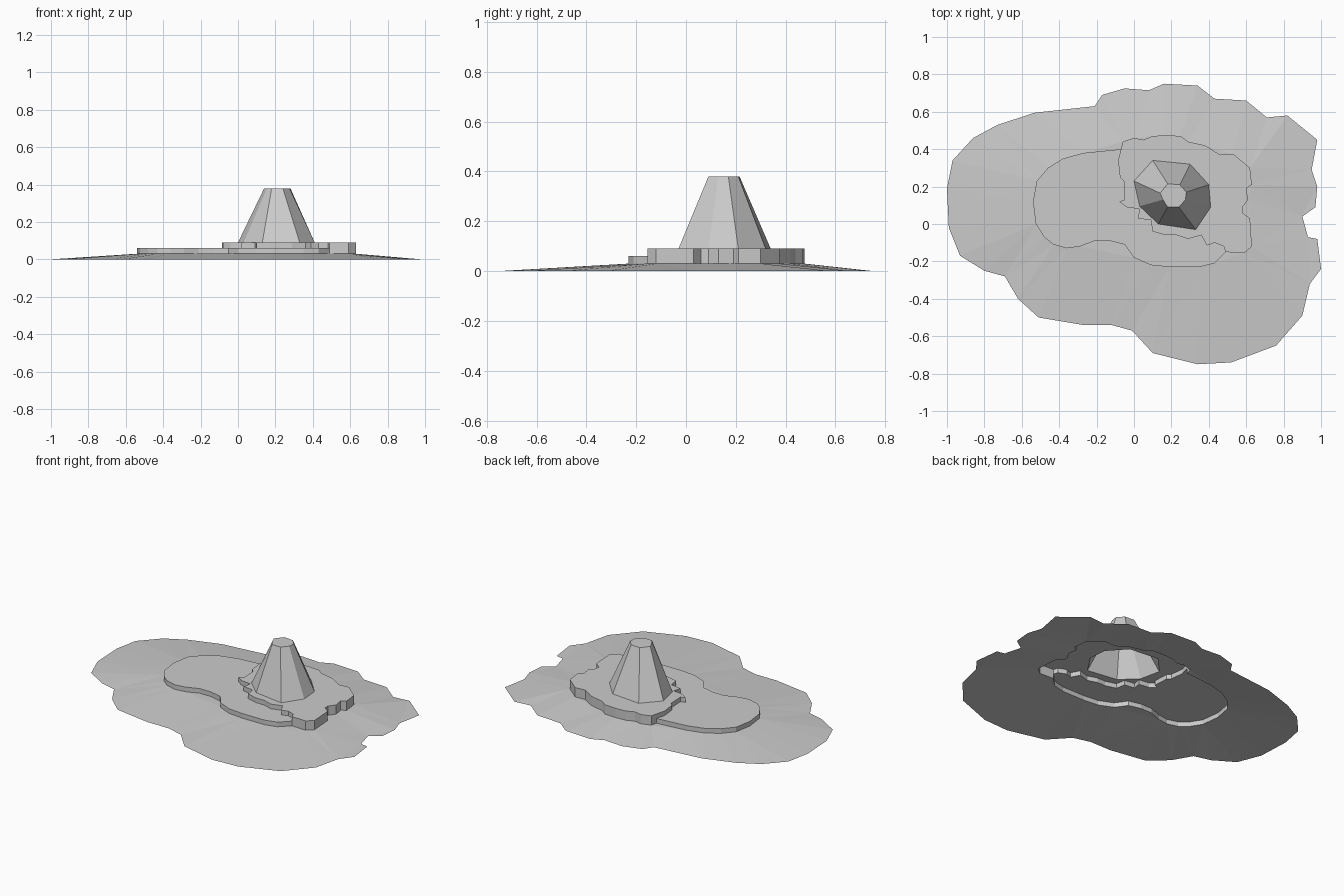
import bpy, bmesh

if "Cube" in bpy.data.objects:
    bpy.data.objects.remove(bpy.data.objects["Cube"])

# Heights of the shore, terraces and peak
SEA, SAND, GRASS, ROCK, PEAK = 0.0, 0.03, 0.06, 0.09, 0.38


def fill(bm, *loops):
    """Fill between closed (points, z) loops, seen from above."""
    edges, heights = [], []
    for pts, z in loops:
        vs = [bm.verts.new((x, y, 0)) for x, y in pts]
        heights += [(v, z) for v in vs]
        edges += [bm.edges.new((vs[i - 1], vs[i])) for i in range(len(vs))]
    geom = bmesh.ops.triangle_fill(bm, use_beauty=True, use_dissolve=False,
                                   edges=edges, normal=(0, 0, 1))["geom"]
    faces = [g for g in geom if isinstance(g, bmesh.types.BMFace)]
    for f in faces:
        f.normal_update()
        if f.normal.z < 0:
            f.normal_flip()
    for v, z in heights:
        v.co.z = z


def wall(bm, low, z0, high, z1):
    """Counter-clockwise strip of quads between two matching paths."""
    a = [bm.verts.new((x, y, z0)) for x, y in low]
    b = [bm.verts.new((x, y, z1)) for x, y in high]
    for i in range(len(a) - 1):
        bm.faces.new((a[i], a[i + 1], b[i + 1], b[i]))


def finish(bm, name):
    bmesh.ops.remove_doubles(bm, verts=bm.verts[:], dist=0.0005)
    me = bpy.data.meshes.new(name)
    bm.to_mesh(me)
    bm.free()
    bpy.context.collection.objects.link(bpy.data.objects.new(name, me))


# Coastline and terrace outlines, all counter-clockwise
coast = [
    (-.21, .63), (-.53, .595), (-.73, .53), (-.86, .46), (-.97, .34), (-1, .19),
    (-.99, -.02), (-.93, -.17), (-.8, -.25), (-.69, -.28), (-.62, -.4), (-.51, -.5),
    (-.27, -.54), (-.12, -.54), (-.01, -.57), (.1, -.69), (.34, -.75), (.52, -.74),
    (.76, -.65), (.9, -.49), (.94, -.32), (1, -.24), (.98, -.08), (.93, -.07),
    (.9, .04), (.97, .09), (.98, .2), (.95, .29), (.98, .45), (.82, .58), (.71, .57),
    (.6, .66), (.43, .67), (.34, .74), (.16, .75), (.08, .715), (-.05, .725), (-.17, .69)]
grass_edge = [
    (-.07, .4), (-.27, .38), (-.38, .35), (-.46, .3), (-.52, .23), (-.54, .12),
    (-.525, 0), (-.48, -.07), (-.43, -.11), (-.36, -.13), (-.29, -.12), (-.21, -.09),
    (-.13, -.09), (-.05, -.11), (0, -.18), (.09, -.22), (.19, -.23), (.35, -.23),
    (.43, -.21), (.49, -.15)]
rock_inner = [
    (-.07, .4), (-.085, .34), (-.075, .25), (-.055, .23), (-.05, .13), (-.08, .12),
    (-.04, .09), (.03, .08), (.02, .03), (.09, .02), (.1, -.04), (.17, -.06),
    (.23, -.06), (.29, -.08), (.36, -.06), (.39, -.115), (.43, -.1), (.48, -.12),
    (.49, -.15)]
rock_outer = [
    (.49, -.15), (.59, -.155), (.63, -.12), (.62, .03), (.58, .06), (.58, .09),
    (.61, .13), (.6, .19), (.63, .21), (.62, .3), (.53, .375), (.46, .37), (.38, .42),
    (.29, .44), (.25, .47), (.17, .475), (.1, .47), (.05, .45), (0, .46), (-.06, .44),
    (-.07, .4)]
cone_base = [(.1, .34), (0, .23), (.03, .095), (.13, 0), (.33, -.03), (.41, .09),
             (.4, .21), (.3, .32)]
cone_top = [(.18, .215), (.14, .165), (.155, .13), (.18, .09), (.24, .09),
            (.275, .13), (.28, .17), (.245, .21)]

# Sloping beach
bm = bmesh.new()
fill(bm, (coast, SEA), (grass_edge[:-1] + rock_outer[:-1], SAND))
finish(bm, "beach")

# Low grass terrace
bm = bmesh.new()
wall(bm, grass_edge, SAND, grass_edge, GRASS)
fill(bm, (grass_edge[:-1] + rock_inner[:0:-1], GRASS))
finish(bm, "grass_terrace")

# Rocky terrace with an opening under the mountain
bm = bmesh.new()
wall(bm, rock_inner, GRASS, rock_inner, ROCK)
wall(bm, rock_outer, SAND, rock_outer, ROCK)
fill(bm, (rock_inner[:-1] + rock_outer[:-1], ROCK), (cone_base, ROCK))
finish(bm, "rock_terrace")

# Eight-sided mountain, flat on top and hollow below
bm = bmesh.new()
wall(bm, cone_base + cone_base[:1], ROCK, cone_top + cone_top[:1], PEAK)
bm.faces.new([bm.verts.new((x, y, PEAK)) for x, y in cone_top])
finish(bm, "mountain")
